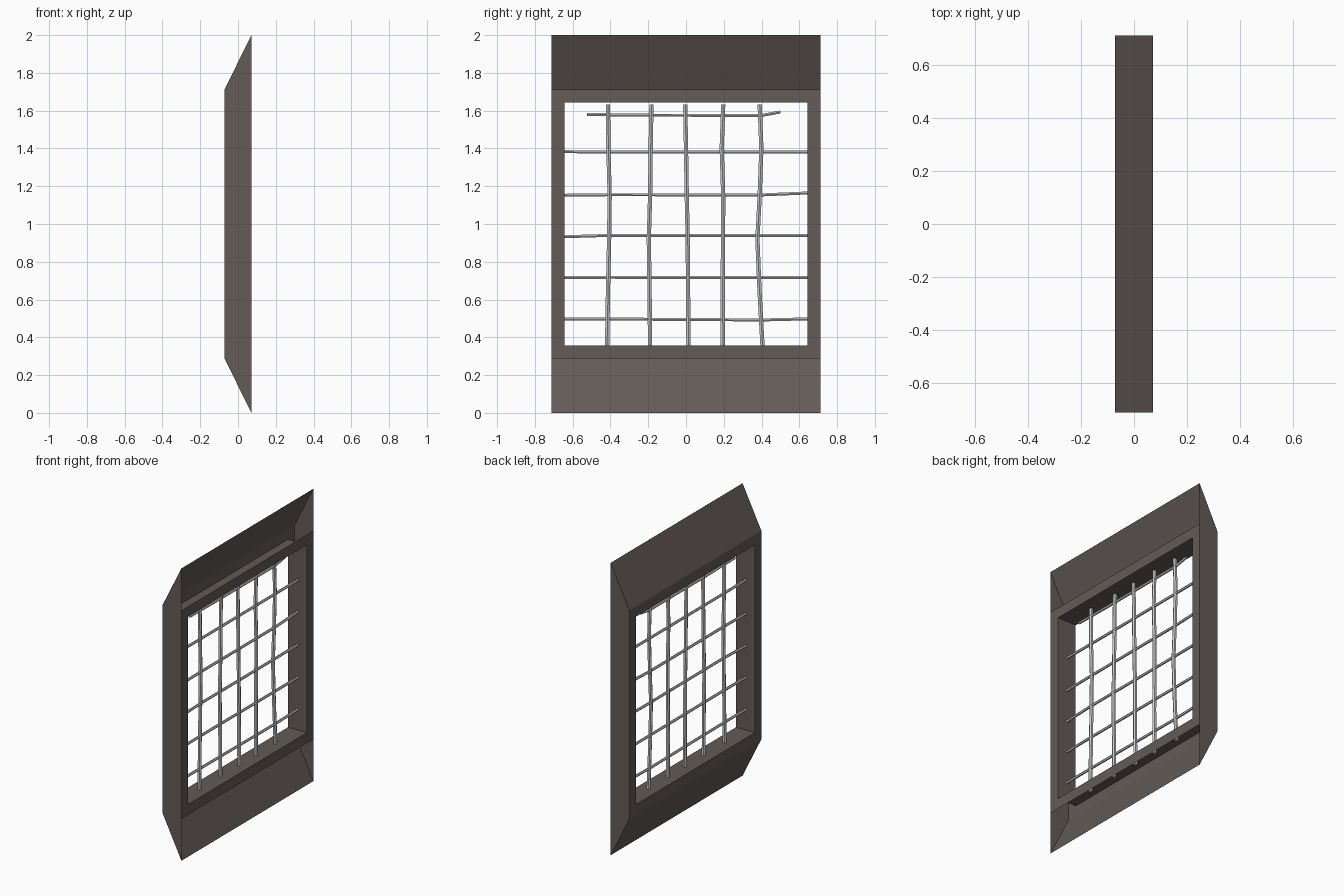
import bpy, bmesh

if "Cube" in bpy.data.objects:
    bpy.data.objects.remove(bpy.data.objects["Cube"])

def material(name, col):
    m = bpy.data.materials.new(name)
    m.diffuse_color = (*col, 1)
    m.use_nodes = True
    m.node_tree.nodes["Principled BSDF"].inputs["Base Color"].default_value = m.diffuse_color
    return m

BROWN = material("dark brown frame", (0.125, 0.105, 0.096))
STEEL = material("grey bars", (0.60, 0.60, 0.60))

X, Y = 0.071, 0.713                # half depth, half width
Z0, Z1 = 0.287, 1.713              # frame bottom and top
WY, W0, W1 = 0.643, 0.358, 1.643   # window half width, bottom and top

def make_object(name, faces, mat):
    """Object from a list of faces given as corner points."""
    bm = bmesh.new()
    for f in faces:
        bm.faces.new([bm.verts.new(p) for p in f])
    bmesh.ops.remove_doubles(bm, verts=bm.verts, dist=1e-5)
    me = bpy.data.meshes.new(name)
    bm.to_mesh(me)
    bm.free()
    me.materials.append(mat)
    ob = bpy.data.objects.new(name, me)
    bpy.context.collection.objects.link(ob)
    return ob

def rect(x, hy, a, b):
    return [(x, -hy, a), (x, hy, a), (x, hy, b), (x, -hy, b)]

# Window frame: a hollow ring with both faces and the window reveal
faces = []
for i in range(4):
    j = (i + 1) % 4
    for x in (X, -X):
        o, w = rect(x, Y, Z0, Z1), rect(x, WY, W0, W1)
        f = [o[i], o[j], w[j], w[i]]
        faces.append(f if x > 0 else f[::-1])
    a, b = rect(X, WY, W0, W1), rect(-X, WY, W0, W1)
    faces.append([a[i], a[j], b[j], b[i]])
make_object("window_frame", faces, BROWN)

# Side walls: trapezoids, taller on the +x side
profile = [(-X, Z0), (X, 0), (X, Z0), (X, Z1), (X, 2), (-X, Z1)]
left = [(x, -Y, z) for x, z in profile]
right = [(x, Y, z) for x, z in profile][::-1]
make_object("side_walls", [left, right], BROWN)

# Sloped sheets at the top and bottom, open behind
make_object("top_slope", [[(-X, -Y, Z1), (X, -Y, 2), (X, Y, 2), (-X, Y, Z1)]], BROWN)
make_object("bottom_slope", [[(-X, Y, Z0), (X, Y, 0), (X, -Y, 0), (-X, -Y, Z0)]], BROWN)

# Bent bars swept along (y, z) paths
def bar(name, path, radius):
    cu = bpy.data.curves.new(name, 'CURVE')
    cu.dimensions = '3D'
    cu.bevel_depth = radius
    cu.bevel_resolution = 1
    cu.use_fill_caps = True
    sp = cu.splines.new('POLY')
    sp.points.add(len(path) - 1)
    for p, (y, z) in zip(sp.points, path):
        p.co = (0, y, z, 1)
    sp.use_smooth = False
    cu.materials.append(STEEL)
    bpy.context.collection.objects.link(bpy.data.objects.new(name, cu))

# Upright bars: y at each height
heights = (0.335, 0.65, 0.92, 1.15, 1.4, 1.632)
uprights = [
    (-0.418, -0.413, -0.407, -0.404, -0.411, -0.413),
    (-0.190, -0.193, -0.197, -0.190, -0.187, -0.183),
    (0.013, 0.011, 0.009, 0.004, 0.000, -0.004),
    (0.195, 0.194, 0.196, 0.197, 0.189, 0.197),
    (0.406, 0.389, 0.378, 0.390, 0.399, 0.390),
]
for i, ys in enumerate(uprights):
    bar(f"upright_bar_{i + 1}", list(zip(ys, heights)), 0.013)

# Cross bars: z at left end, left, right, right end
crosses = [
    (0.497, 0.497, 0.492, 0.498),
    (0.716, 0.718, 0.716, 0.716),
    (0.932, 0.940, 0.939, 0.940),
    (1.152, 1.155, 1.154, 1.165),
    (1.383, 1.381, 1.381, 1.382),
]
for i, zs in enumerate(crosses):
    bar(f"cross_bar_{i + 1}", list(zip((-0.66, -0.4, 0.4, 0.66), zs)), 0.009)

# Broken top cross bar stops short of the frame
bar("broken_cross_bar", [(-0.525, 1.580), (-0.25, 1.576), (0.4, 1.575), (0.5, 1.593)], 0.009)
